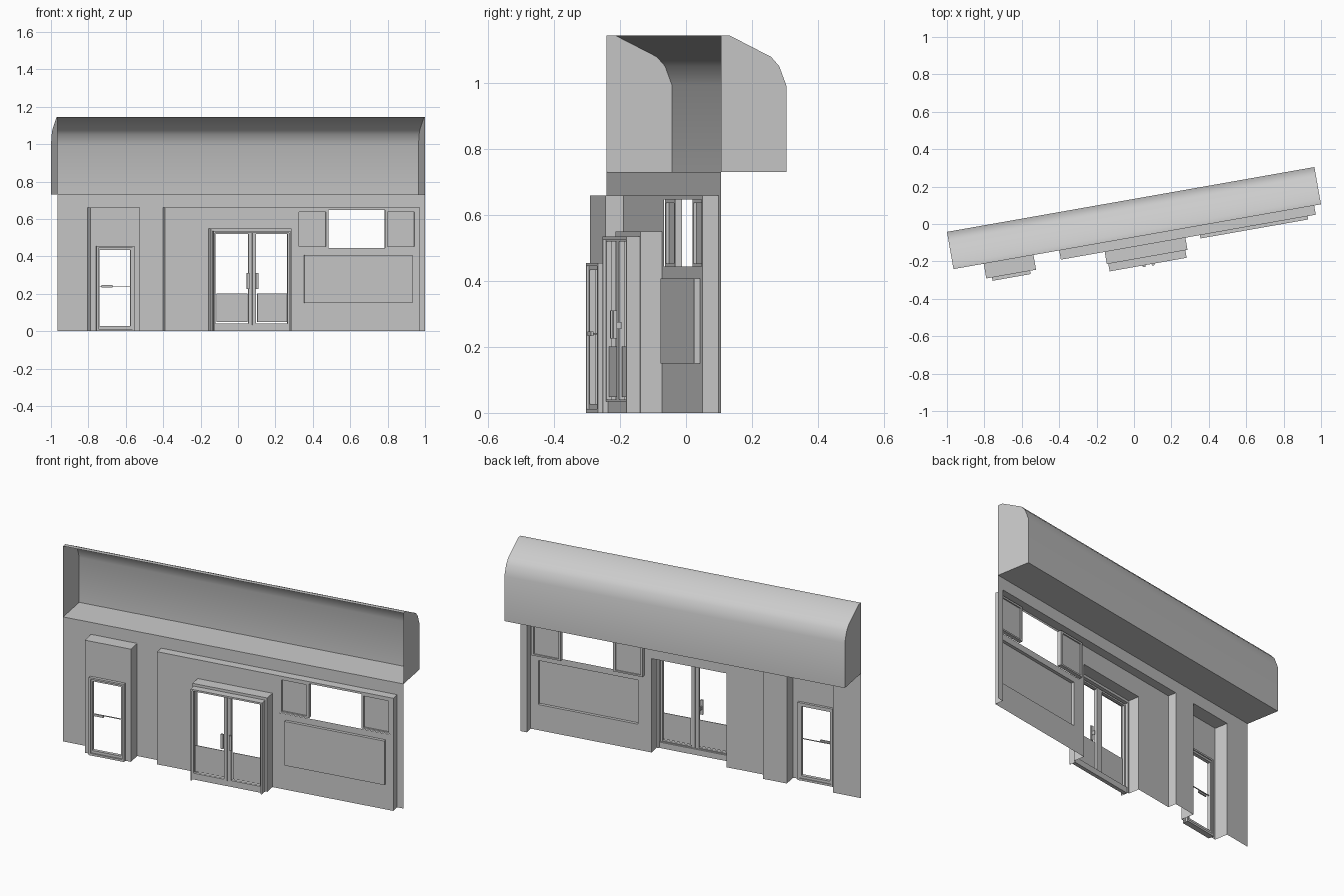
import bpy, bmesh, math

cube = bpy.data.objects.get("Cube")
if cube:
    bpy.data.objects.remove(cube, do_unlink=True)

grey = bpy.data.materials.new("plain_grey")
grey.use_nodes = True
colour = (0.6, 0.6, 0.6, 1)
grey.diffuse_color = colour
grey.node_tree.nodes["Principled BSDF"].inputs["Base Color"].default_value = colour

# The facade runs along its own x axis and is turned slightly about z
TURN = math.radians(10)
CORNER = (-0.965, -0.241, 0)
LENGTH, DEPTH = 1.995, 0.202
EAVE = 0.73


def finish(name, bm):
    bmesh.ops.remove_doubles(bm, verts=bm.verts, dist=1e-5)
    mesh = bpy.data.meshes.new(name)
    bm.to_mesh(mesh)
    bm.free()
    mesh.materials.append(grey)
    ob = bpy.data.objects.new(name, mesh)
    ob.location = CORNER
    ob.rotation_euler.z = TURN
    bpy.context.collection.objects.link(ob)
    return ob


def quad(bm, *pts):
    return bm.faces.new([bm.verts.new(p) for p in pts])


def sheet(bm, rect, y, holes=()):
    """Flat upright panel with rectangular holes; rect = x0, x1, z0, z1."""
    x0, x1, z0, z1 = rect
    xs = sorted({x0, x1, *[h[0] for h in holes], *[h[1] for h in holes]})
    zs = sorted({z0, z1, *[h[2] for h in holes], *[h[3] for h in holes]})
    for a, b in zip(xs, xs[1:]):
        for c, d in zip(zs, zs[1:]):
            mx, mz = (a + b) / 2, (c + d) / 2
            if not any(h[0] < mx < h[1] and h[2] < mz < h[3] for h in holes):
                quad(bm, (a, y, c), (b, y, c), (b, y, d), (a, y, d))


def projection(name, rect, back, front, holes=(), bottom=False):
    """Thin-walled bay pushed forward from the wall, open behind."""
    bm = bmesh.new()
    x0, x1, z0, z1 = rect
    sheet(bm, rect, front, holes)
    quad(bm, (x0, back, z0), (x0, front, z0), (x0, front, z1), (x0, back, z1))
    quad(bm, (x1, front, z0), (x1, back, z0), (x1, back, z1), (x1, front, z1))
    quad(bm, (x0, front, z1), (x1, front, z1), (x1, back, z1), (x0, back, z1))
    if bottom:
        quad(bm, (x0, back, z0), (x1, back, z0), (x1, front, z0), (x0, front, z0))
    return finish(name, bm)


def add_block(bm, rect, y0, y1):
    x0, x1, z0, z1 = rect
    made = bmesh.ops.create_cube(bm, size=1)["verts"]
    bmesh.ops.scale(bm, verts=made, vec=(x1 - x0, y1 - y0, z1 - z0))
    bmesh.ops.translate(bm, verts=made,
                        vec=((x0 + x1) / 2, (y0 + y1) / 2, (z0 + z1) / 2))


def block(name, rect, y0, y1):
    bm = bmesh.new()
    add_block(bm, rect, y0, y1)
    return finish(name, bm)


def frame(name, rect, y0, y1, left, right, bottom, top):
    """Four bars around an opening."""
    bm = bmesh.new()
    x0, x1, z0, z1 = rect
    add_block(bm, (x0, x0 + left, z0, z1), y0, y1)
    add_block(bm, (x1 - right, x1, z0, z1), y0, y1)
    add_block(bm, (x0 + left, x1 - right, z1 - top, z1), y0, y1)
    if bottom:
        add_block(bm, (x0 + left, x1 - right, z0, z0 + bottom), y0, y1)
    return finish(name, bm)


# Main wall, open behind the two bays
side_bay = (0.164, 0.434, 0, 0.66)
main_bay = (0.574, 1.958, 0, 0.66)
bm = bmesh.new()
sheet(bm, (0, LENGTH, 0, EAVE), 0, [side_bay, main_bay])
finish("main_wall", bm)

# Canopy: curved back, floor and end caps, open at the front
profile = [(0, 1.145), (0.027, 1.145), (0.155, 1.08), (0.18, 1.052),
           (DEPTH, 0.993), (DEPTH, EAVE), (0, EAVE)]
bm = bmesh.new()
for (ya, za), (yb, zb) in zip(profile, profile[1:]):
    quad(bm, (0, ya, za), (LENGTH, ya, za), (LENGTH, yb, zb), (0, yb, zb))
quad(bm, *[(0, y, z) for y, z in profile])
quad(bm, *[(LENGTH, y, z) for y, z in reversed(profile)])
canopy = finish("canopy", bm)
bpy.ops.object.select_all(action="DESELECT")
canopy.select_set(True)
bpy.context.view_layer.objects.active = canopy
bpy.ops.object.shade_smooth_by_angle(angle=math.radians(35))

# Side entrance bay and door
side_door = (0.195, 0.402, 0, 0.455)
projection("side_bay", side_bay, 0, -0.08, [side_door])
frame("side_door_frame", side_door, -0.098, -0.065, 0.01, 0.011, 0.012, 0.01)
frame("side_door_leaf", (0.205, 0.391, 0.012, 0.445), -0.09, -0.07,
      0.008, 0.011, 0.015, 0.012)
block("side_door_push_bar", (0.213, 0.38, 0.238, 0.242), -0.084, -0.08)
block("side_door_handle", (0.222, 0.28, 0.234, 0.247), -0.098, -0.09)

# Main bay with openings for the entrance, window and sign panel
entrance = (0.812, 1.25, 0, 0.55)
window = (1.291, 1.943, 0.444, 0.648)
panel = (1.329, 1.914, 0.15, 0.408)
BAY = -0.05
projection("main_bay", main_bay, 0, BAY, [entrance, window, panel])
projection("lower_panel", panel, BAY, -0.068, bottom=True)

# Double entrance, stepped forward twice
inner = (0.82, 1.238, 0, 0.535)
projection("entrance_surround", entrance, BAY, -0.116, [inner])
projection("entrance_frame", inner, -0.116, -0.157, [(0.827, 1.229, 0, 0.525)])
block("entrance_sill", (0.822, 1.236, 0, 0.034), -0.141, -0.12)
MIDDLE = 1.031
for side, x0, x1, left, right in (("right", 0.822, MIDDLE - 0.001, 0.009, 0.02),
                                  ("left", MIDDLE + 0.001, 1.236, 0.02, 0.013)):
    frame(side + "_door_leaf", (x0, x1, 0.034, 0.53), -0.147, -0.13,
          left, right, 0.006, 0.01)
    block(side + "_door_kick_panel",
          (x0 + left + 0.008, x1 - right - 0.002, 0.048, 0.202), -0.14, -0.136)
for side, s in (("right", -1), ("left", 1)):
    near, far = sorted((MIDDLE + s * 0.017, MIDDLE + s * 0.032))
    block(side + "_door_pull", (near, far, 0.225, 0.31), -0.166, -0.156)
    block(side + "_door_pull_stem", (near + 0.005, far - 0.005, 0.255, 0.275),
          -0.157, -0.14)

# Window: a shutter at each end, open between
for side, x0, x1 in (("right", 1.291, 1.463), ("left", 1.771, 1.943)):
    z0, z1 = window[2:]
    frame(side + "_shutter_frame", (x0, x1, z0, z1), -0.047, -0.025,
          0.012, 0.014, 0.009, 0.011)
    block(side + "_shutter", (x0 + 0.012, x1 - 0.014, z0 + 0.009, z1 - 0.011),
          -0.038, -0.032)
